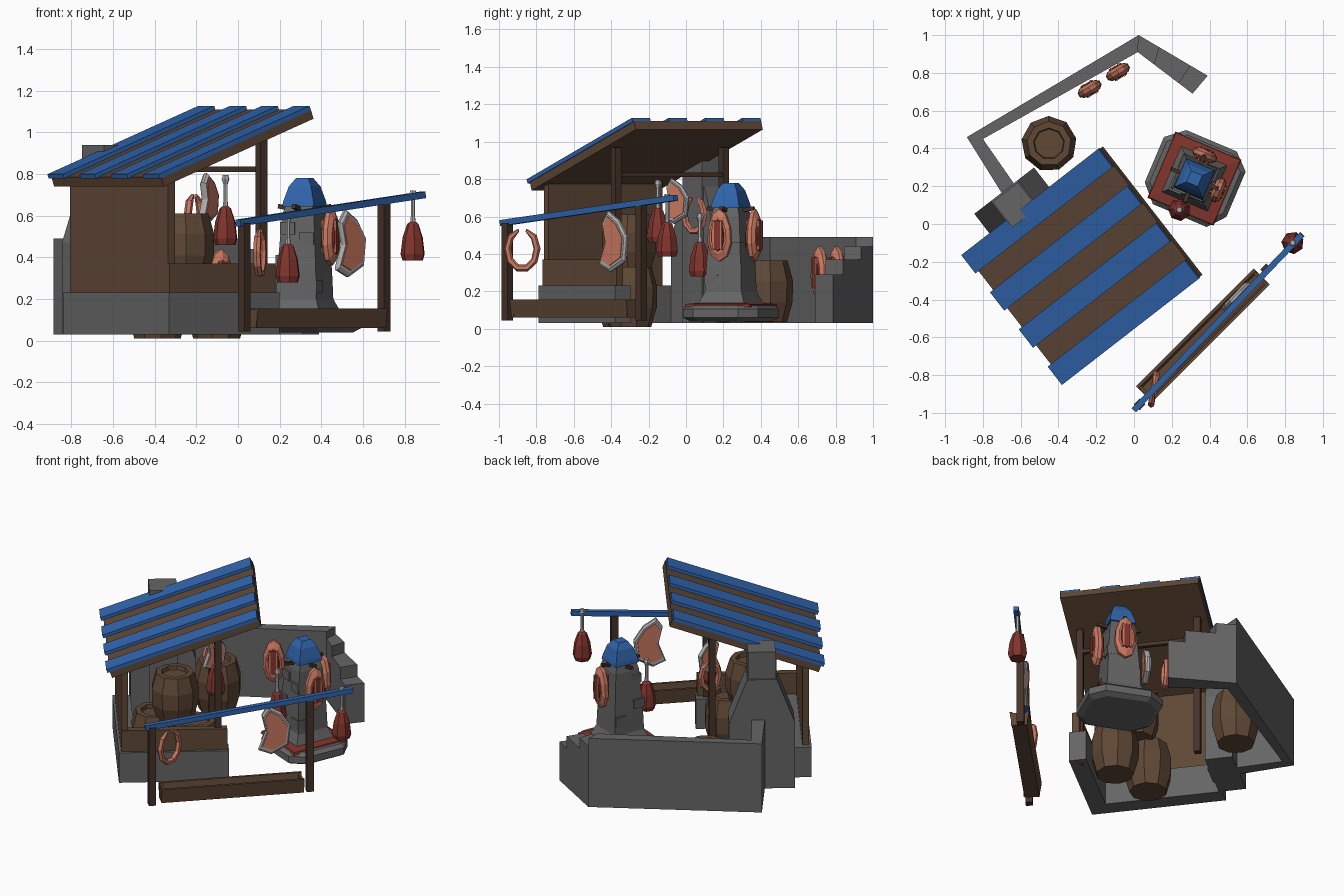
import bpy, bmesh
from math import sin, cos, pi, radians, sqrt
from mathutils import Matrix, Vector

if "Cube" in bpy.data.objects:
    bpy.data.objects.remove(bpy.data.objects["Cube"])


def material(name, c):
    m = bpy.data.materials.new(name)
    m.diffuse_color = (*c, 1)
    m.use_nodes = True
    m.node_tree.nodes["Principled BSDF"].inputs["Base Color"].default_value = m.diffuse_color
    return m


STONE = material("stone", (0.13, 0.13, 0.13))
WOOD = material("wood", (0.115, 0.065, 0.037))
DARK = material("dark_wood", (0.06, 0.033, 0.022))
BLUE = material("blue_paint", (0.03, 0.13, 0.42))
RED = material("red_meat", (0.22, 0.035, 0.025))
PINK = material("pink_meat", (0.6, 0.19, 0.12))
FAT = material("fat_and_bone", (0.42, 0.42, 0.42))


def place(x, y, z=0, deg=0):
    return Matrix.Translation((x, y, z)) @ Matrix.Rotation(radians(deg), 4, 'Z')


def finish(name, bm, mat, M=Matrix()):
    bmesh.ops.recalc_face_normals(bm, faces=bm.faces)
    me = bpy.data.meshes.new(name)
    bm.to_mesh(me)
    bm.free()
    me.materials.append(mat)
    ob = bpy.data.objects.new(name, me)
    ob.matrix_world = M
    bpy.context.collection.objects.link(ob)
    return ob


def loft(name, rings, mat, M=Matrix()):
    """Skin a list of equal-length point rings and cap both ends."""
    bm = bmesh.new()
    vs = [[bm.verts.new(p) for p in r] for r in rings]
    n = len(vs[0])
    for r, s in zip(vs, vs[1:]):
        for i in range(n):
            bm.faces.new((r[i], r[(i + 1) % n], s[(i + 1) % n], s[i]))
    bm.faces.new(vs[0])
    bm.faces.new(vs[-1])
    return finish(name, bm, mat, M)


def prism(name, pts, z0, z1, mat, M=Matrix()):
    return loft(name, [[(x, y, z) for x, y in pts] for z in (z0, z1)], mat, M)


def box(name, xs, ys, zs, mat, M=Matrix()):
    (a, b), (c, d) = xs, ys
    return prism(name, [(a, c), (b, c), (b, d), (a, d)], *zs, mat, M)


def beam(name, p, q, w, mat):
    p, q = Vector(p), Vector(q)
    M = Matrix.Translation(p) @ (q - p).to_track_quat('X', 'Z').to_matrix().to_4x4()
    return box(name, (0, (q - p).length), (-w / 2, w / 2), (-w / 2, w / 2), mat, M)


def turned(name, prof, n, mat, M=Matrix(), square=False):
    k, off = (sqrt(2), pi / 4) if square else (1, 0)
    rings = [[(r * k * cos(off + i * 2 * pi / n), r * k * sin(off + i * 2 * pi / n), z)
              for i in range(n)] for r, z in prof]
    return loft(name, rings, mat, M)


def slab(name, pts, t, mat, M, inset=0.8):
    """Upright plate in local XZ with chamfered faces."""
    rings = [[(x * k, y, z * k) for x, z in pts]
             for k, y in ((inset, -t / 2), (1, -t / 5), (1, t / 5), (inset, t / 2))]
    return loft(name, rings, mat, M)


# ---- stall: local x runs up the roof slope, local y runs across it
S = place(-0.27, -0.215, 0, 37.8)
box("stone_base_side", (-.40, .27), (-.417, -.31), (.03, .23), STONE, S)
box("stone_base_back", (-.40, -.29), (-.417, .415), (.03, .23), STONE, S)
box("back_wall", (-.385, -.345), (-.39, .38), (.23, .79), WOOD, S)
box("side_counter", (-.385, .26), (-.40, -.355), (.23, .37), WOOD, S)
for i, y in enumerate((-.36, .37)):
    box(f"stall_post_{i}", (.185, .225), (y - .02, y + .02), (.03, .97), DARK, S)
box("hanging_beam", (.193, .217), (-.36, .37), (.81, .835), DARK, S)

# roof boards with blue strips
R = place(-0.27, -0.215, 0.93, 37.8) @ Matrix.Rotation(radians(-19.7), 4, 'Y')
box("roof_boards", (-.48, .485), (-.43, .43), (-.03, .018), WOOD, R)
for i in range(4):
    y = -.435 + i * .249
    box(f"roof_strip_{i}", (-.495, .48), (y, y + .123), (.015, .038), BLUE, R)

# chimney pillar with sloping shoulders
box("pillar", (-.175, -.005), (.385, .555), (.03, .94), STONE, S)
slab("pillar_shoulders", [(-.20, .03), (.20, .03), (.20, .47), (.09, .76), (-.09, .76), (-.20, .47)],
     .17, STONE, S @ Matrix.Translation((-.09, .48, 0)), 1)

# ---- stone fence around the back, stepping down at its end
prism("fence_leg", [(-.885, .46), (-.80, .45), (-.57, .12), (-.66, .10)], .03, .49, STONE)
prism("fence_back", [(-.885, .46), (.025, 1.0), (.02, .91), (-.80, .45)], .03, .49, STONE)
out0, out1, in0, in1 = Vector((.025, 1)), Vector((.39, .785)), Vector((.02, .91)), Vector((.31, .69))
for i, (t0, t1, z) in enumerate(((0, .3, .44), (.3, .75, .37), (.75, 1, .29))):
    prism(f"fence_step_{i}", [out0.lerp(out1, t0), out0.lerp(out1, t1),
                              in0.lerp(in1, t1), in0.lerp(in1, t0)], .03, z, STONE)

# ---- barrels
for i, (x, y, z, h) in enumerate(((-.39, -.33, .01, .32), (-.10, -.30, .01, .32),
                                  (-.26, -.30, .31, .30), (-.45, .425, .035, .33))):
    turned(f"barrel_{i}", [(.115, 0), (.145, h * .33), (.147, h * .67), (.118, h),
                           (.083, h), (.078, h - .025)], 9, WOOD, place(x, y, z, 17 * i))

# ---- smoker tower
T = place(.32, .24, 0, -23)
foot = [(-.235, -.12), (-.15, -.21), (.16, -.21), (.235, -.12),
        (.235, .14), (.15, .22), (-.14, .22), (-.235, .14)]
loft("tower_foot", [[(x * k, y * k, z) for x, y in foot]
                    for k, z in ((.86, .04), (1, .06), (1, .105), (.9, .125))], STONE, T)
turned("ember_bed", [(.19, .115), (.185, .132), (.12, .14)], 4, RED, T, True)
turned("tower_body", [(.135, .13), (.105, .2), (.10, .34), (.083, .60), (.07, .65)],
       4, STONE, T, True)
turned("tower_cap", [(.082, .645), (.078, .67), (.058, .74), (.032, .78)], 4, BLUE, T, True)
for i, (x, y, z) in enumerate(((.07, -.07, .26), (-.07, -.07, .38), (.065, .06, .43),
                               (-.07, .06, .29), (-.05, -.06, .54), (.05, -.06, .49))):
    box(f"tower_brick_{i}", (x - .037, x + .037), (y - .037, y + .037), (z - .03, z + .03), STONE, T)
for i in range(4):
    beam(f"tower_peg_{i}", (.32, .24, .62),
         (.32 + .135 * cos(radians(67 + 90 * i)), .24 + .135 * sin(radians(67 + 90 * i)), .645), .02, DARK)

# ---- hanging rack and trough
beam("rack_pole", (.0, -.985, .565), (.89, -.055, .70), .032, BLUE)
for i, (x, y, h) in enumerate(((.03, -.955, .565), (.70, -.24, .66))):
    box(f"rack_post_{i}", (-.022, .022), (-.022, .022), (.045, h), DARK, place(x, y, 0, 46))
K = place(.365, -.59, 0, 45)
trough = [(-.06, .155), (-.045, .06), (.045, .06), (.06, .155), (.043, .155),
          (.032, .085), (-.032, .085), (-.043, .155)]
loft("trough", [[(x, y, z) for y, z in trough] for x in (-.44, .44)], WOOD, K)
for i, x in enumerate((-.435, .42)):
    box(f"trough_end_{i}", (x, x + .015), (-.05, .05), (.065, .15), WOOD, K)


# ---- hanging meat
def leg(i, x, y, z):
    M = place(x, y, z, 20)
    turned(f"meat_leg_{i}", [(.05, 0), (.06, .03), (.05, .11), (.028, .175), (.015, .185)], 7, RED, M)
    turned(f"leg_bone_{i}", [(.016, .17), (.011, .21), (.011, .29), (.02, .315), (.014, .335)], 6, FAT, M)


def rib(i, x, y, z, deg):
    M = place(x, y, z, deg)
    o = [(.068 * sin(a * pi / 5) * (1 - .12 * cos(a * pi / 5)), .14 * cos(a * pi / 5)) for a in range(10)]
    slab(f"rib_slab_{i}", o, .055, PINK, M, .72)
    slab(f"rib_meat_{i}", [(px * .6, pz * .66) for px, pz in o], .07, RED, M, .9)
    for k in (-1, 1):
        box(f"rib_bone_{i}_{k}", (k * .022 - .005, k * .022 + .005), (-.038, .038), (-.08, .08), PINK, M)


def steak(i, x, y, z, deg, s):
    M = place(x, y, z, deg)
    o = [(-.04, .16), (.04, .11), (.10, .02), (.085, -.11), (-.02, -.165), (-.10, -.13), (-.055, -.01), (-.08, .10)]
    o = [(a * s, b * s) for a, b in o]
    slab(f"steak_fat_{i}", o, .034, FAT, M, .9)
    slab(f"steak_meat_{i}", [(a * .8, b * .83) for a, b in o], .042, PINK, M, .97)


def sausage(i, x, y, z, deg, rx, rz):
    # open ring: square-ish section swept round an arc
    rings = []
    for j in range(10):
        a = radians(105 + j * 330 / 9)
        w = .009 if j in (0, 9) else .019
        rings.append([((rx + w * cos(b)) * cos(a), w * sin(b), (rz + w * cos(b)) * sin(a))
                      for b in (k * pi / 3 for k in range(6))])
    loft(f"sausage_ring_{i}", rings, PINK, place(x, y, z, deg))


leg(0, .84, -.10, .385)
leg(1, -.06, -.15, .46)
leg(2, .24, .075, .28)
rib(0, .445, .18, .50, -113)
rib(1, .375, .365, .50, -23)
rib(2, -.235, .715, .30, 30.5)
rib(3, -.085, .805, .30, 30.5)
steak(0, .54, -.385, .47, 46, 1)
steak(1, -.14, -.05, .685, 60, .75)
sausage(0, .105, -.875, .425, 80, .08, .105)
sausage(1, -.21, .045, .61, 60, .06, .09)
